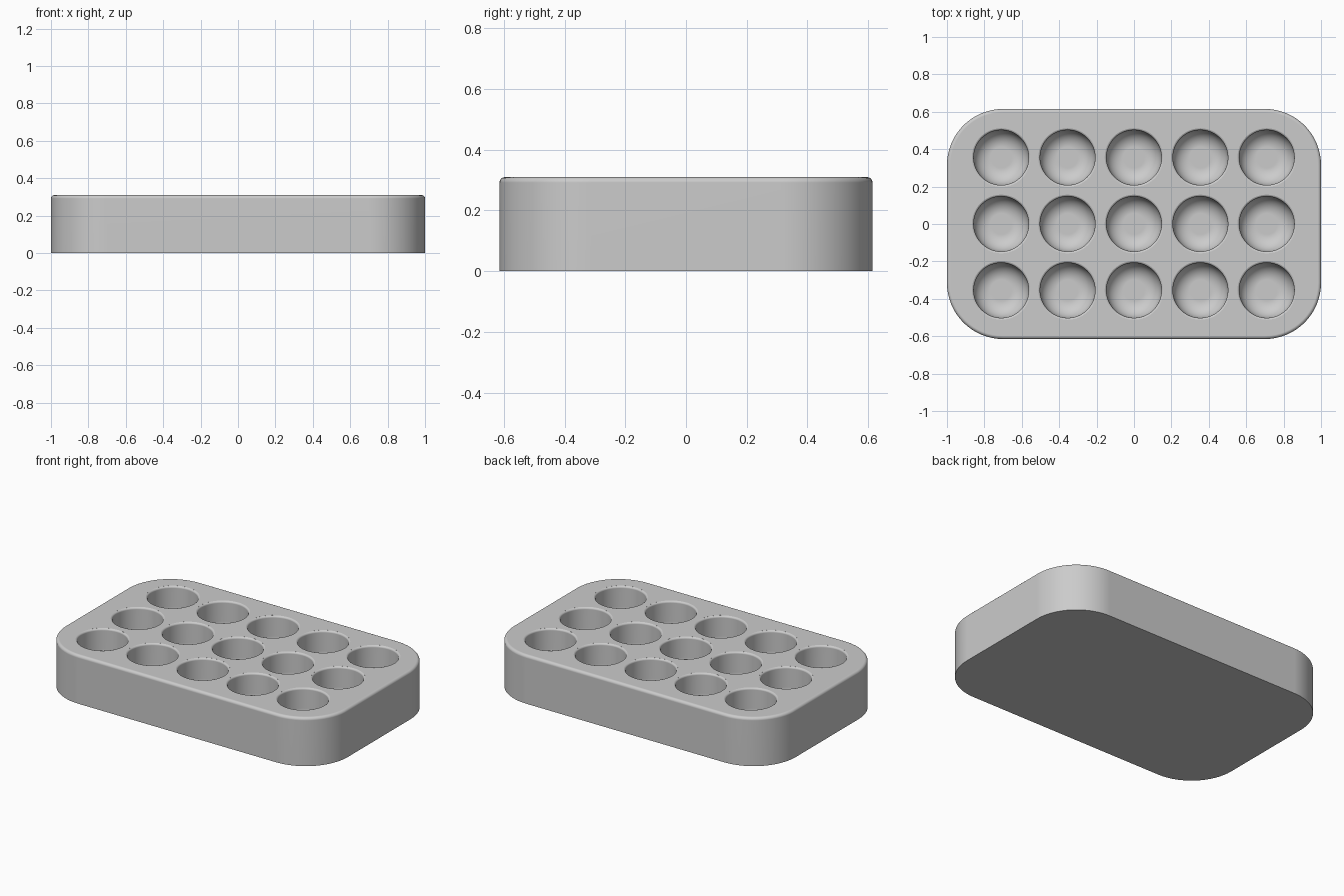
import bpy
import bmesh
from math import sin, cos, pi

if "Cube" in bpy.data.objects:
    bpy.data.objects.remove(bpy.data.objects["Cube"])

HALF_X, HALF_Y, HEIGHT = 1.0, 0.615, 0.31
CORNER, EDGE = 0.3, 0.018
CUP_R, CUP_DEPTH, CUP_FILLET, LIP = 0.147, 0.22, 0.09, 0.012
PITCH = 0.355


def arc(cx, cz, r, start, end, steps):
    """Points along a circular arc, angles in units of pi."""
    angles = [pi * (start + (end - start) * i / steps) for i in range(steps + 1)]
    return [(cx + r * cos(a), cz + r * sin(a)) for a in angles]


def stack(bm, rings):
    """Skin a list of closed rings and cap both ends."""
    rings = [[bm.verts.new(p) for p in ring] for ring in rings]
    n = len(rings[0])
    for a, b in zip(rings, rings[1:]):
        for i in range(n):
            j = (i + 1) % n
            bm.faces.new((a[i], a[j], b[j], b[i]))
    bm.faces.new(rings[0][::-1])
    bm.faces.new(rings[-1])


def rounded_outline(inset, z):
    """Rounded rectangle, counter-clockwise."""
    points = []
    for k, (sx, sy) in enumerate(((1, 1), (-1, 1), (-1, -1), (1, -1))):
        cx, cy = sx * (HALF_X - CORNER), sy * (HALF_Y - CORNER)
        points += [(x, y, z) for x, y in
                   arc(cx, cy, CORNER - inset, k / 2, (k + 1) / 2, 16)]
    return points


def make_object(name, bm):
    bmesh.ops.recalc_face_normals(bm, faces=bm.faces)
    mesh = bpy.data.meshes.new(name)
    bm.to_mesh(mesh)
    bm.free()
    obj = bpy.data.objects.new(name, mesh)
    bpy.context.collection.objects.link(obj)
    return obj


# Material
grey = bpy.data.materials.new("light_grey")
grey.use_nodes = True
grey.diffuse_color = (0.6, 0.6, 0.6, 1)
grey.node_tree.nodes["Principled BSDF"].inputs["Base Color"].default_value = (0.6, 0.6, 0.6, 1)

# Solid tray body with a rounded top edge
bm = bmesh.new()
edge = arc(EDGE, HEIGHT - EDGE, EDGE, 1, 0.5, 5)
stack(bm, [rounded_outline(0, 0)] + [rounded_outline(i, z) for i, z in edge])
tray = make_object("tray", bm)
tray.data.materials.append(grey)

# Cup cutters: rounded floor, straight wall and a softly flared lip
floor = HEIGHT - CUP_DEPTH
profile = arc(CUP_R - CUP_FILLET, floor + CUP_FILLET, CUP_FILLET, -0.5, 0, 10)
profile += arc(CUP_R + LIP, HEIGHT - LIP, LIP, 1, 0.55, 4)
profile.append((profile[-1][0], HEIGHT + 0.05))
bm = bmesh.new()
for col in range(-2, 3):
    for row in range(-1, 2):
        stack(bm, [[(col * PITCH + x, row * PITCH + y, z)
                    for x, y in arc(0, 0, r, 0, 2, 48)[:-1]] for r, z in profile])
cutter = make_object("cup_cutter", bm)
cutter.hide_render = True

# Carve the cups and shade
cut = tray.modifiers.new("cups", "BOOLEAN")
cut.operation = "DIFFERENCE"
cut.solver = "EXACT"
cut.object = cutter
for o in bpy.context.selected_objects:
    o.select_set(False)
bpy.context.view_layer.objects.active = tray
tray.select_set(True)
bpy.ops.object.modifier_apply(modifier=cut.name)
bpy.data.objects.remove(cutter)
bpy.ops.object.shade_smooth_by_angle(angle=pi / 5)
weighted = tray.modifiers.new("clean_shading", "WEIGHTED_NORMAL")
weighted.keep_sharp = True
